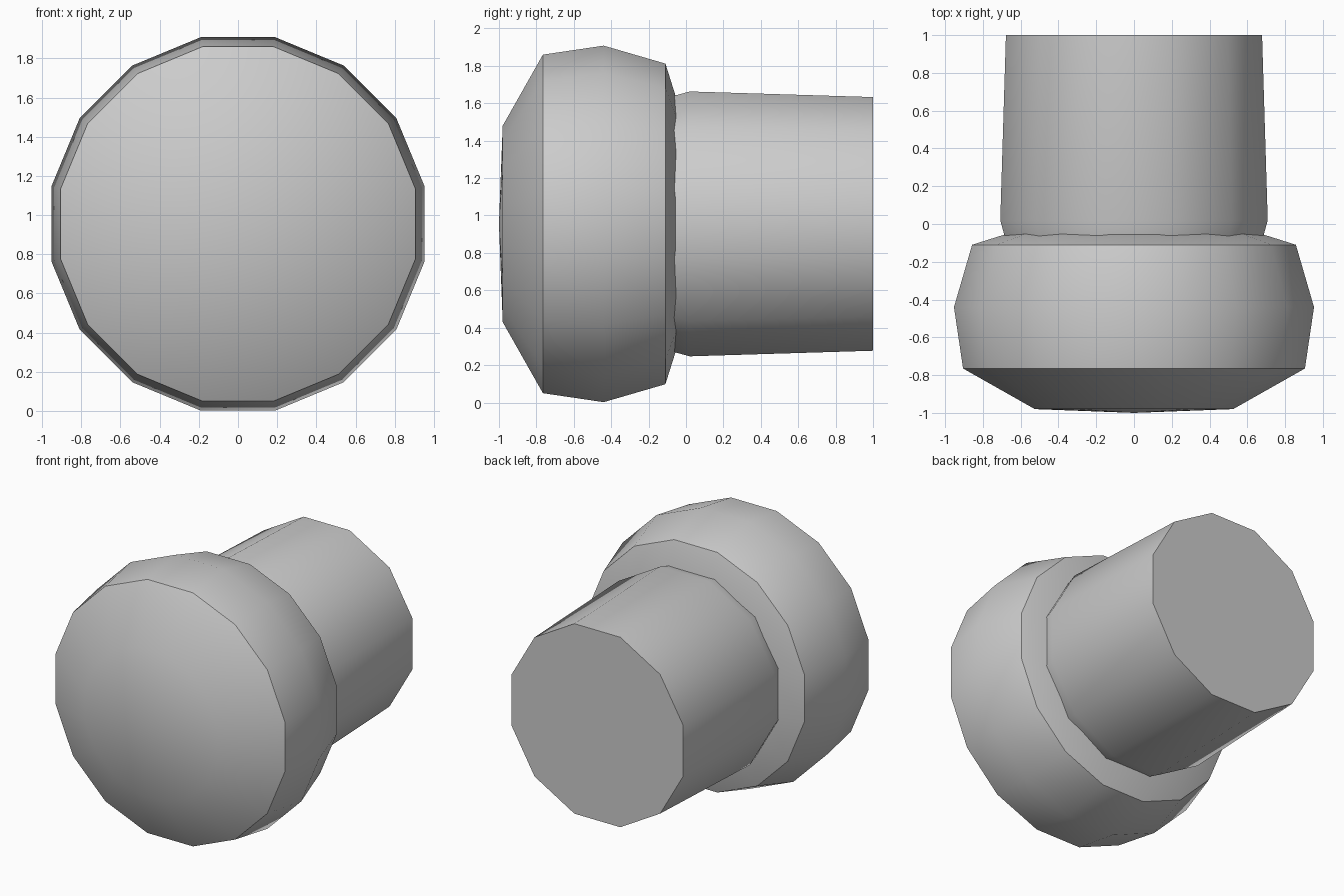
import bpy, bmesh, math

if "Cube" in bpy.data.objects:
    bpy.data.objects.remove(bpy.data.objects["Cube"])

CENTRE_Z = 0.955

grey = bpy.data.materials.new("light grey")
grey.diffuse_color = (0.6, 0.6, 0.6, 1)
grey.use_nodes = True
grey.node_tree.nodes["Principled BSDF"].inputs["Base Color"].default_value = grey.diffuse_color


def lathe(name, sides, profile):
    """Revolve (y, flat-to-centre radius) points around the y axis, flat side up."""
    bm = bmesh.new()
    rings = []
    for y, flat in profile:
        if flat == 0:
            rings.append([bm.verts.new((0, y, CENTRE_Z))])
            continue
        r = flat / math.cos(math.pi / sides)
        rings.append([bm.verts.new((r * math.sin(a), y, CENTRE_Z + r * math.cos(a)))
                      for a in (math.tau * (i + 0.5) / sides for i in range(sides))])
    for a, b in zip(rings, rings[1:]):
        for i in range(sides):
            j = (i + 1) % sides
            if len(a) == 1:
                bm.faces.new((a[0], b[i], b[j]))
            else:
                bm.faces.new((a[i], b[i], b[j], a[j]))
    # close open ends with flat caps
    for ring in (rings[0], rings[-1]):
        if len(ring) > 1:
            bm.faces.new(ring)
    bmesh.ops.recalc_face_normals(bm, faces=bm.faces[:])
    mesh = bpy.data.meshes.new(name)
    bm.to_mesh(mesh)
    bm.free()
    mesh.materials.append(grey)
    obj = bpy.data.objects.new(name, mesh)
    bpy.context.collection.objects.link(obj)
    bpy.ops.object.select_all(action='DESELECT')
    obj.select_set(True)
    bpy.context.view_layer.objects.active = obj
    bpy.ops.object.shade_smooth_by_angle(angle=math.radians(40))
    return obj


# Rounded head with a shallow domed front and a sloping back
lathe("head", 16, [(-1.0, 0), (-0.98, 0.525), (-0.765, 0.905), (-0.44, 0.953),
                   (-0.11, 0.857), (-0.04, 0.635)])

# Tapered shaft, pinched slightly where it enters the head
lathe("shaft", 12, [(-0.10, 0.675), (0.02, 0.708), (1.0, 0.678)])
